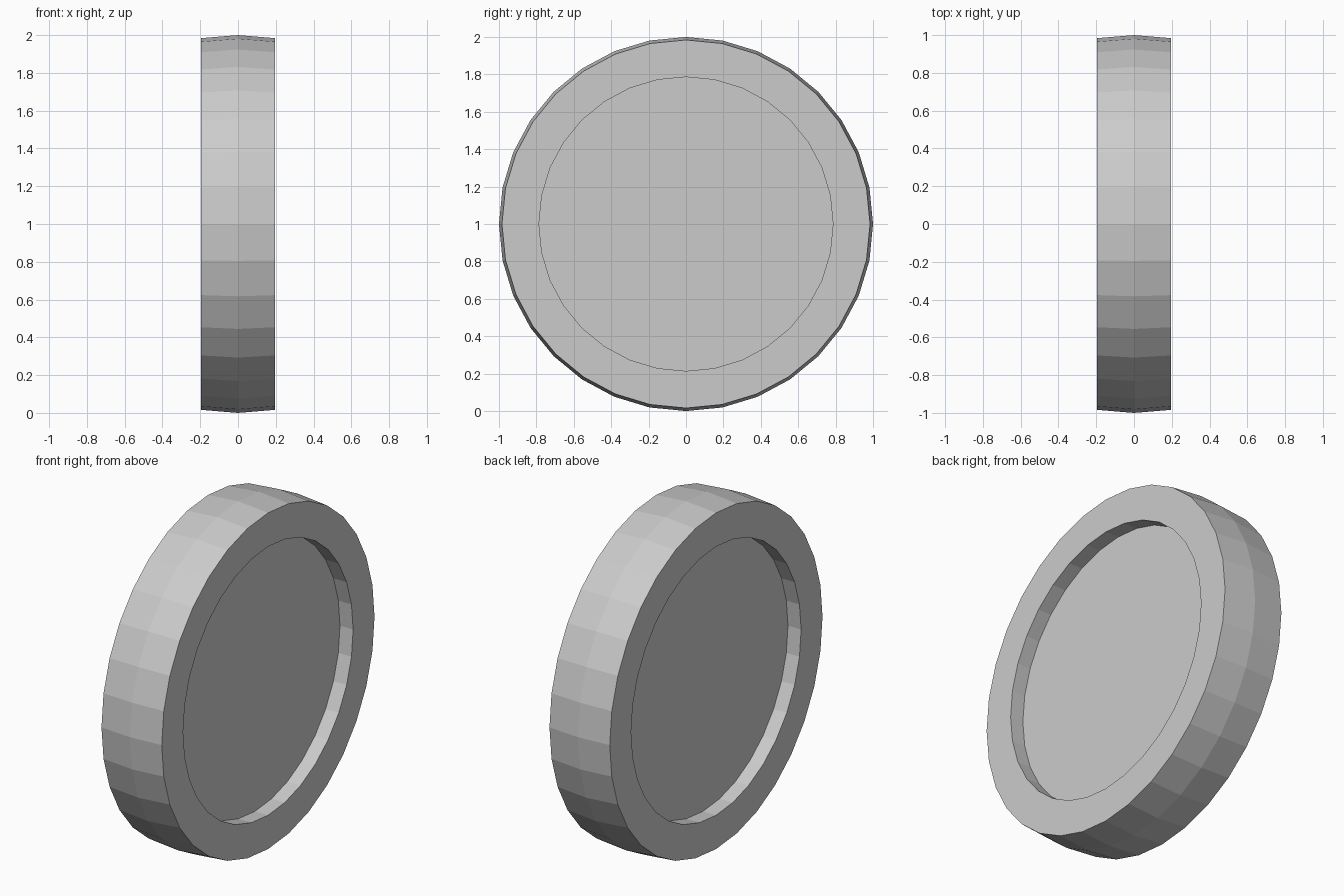
import bpy, bmesh
from math import cos, sin, tau

if "Cube" in bpy.data.objects:
    bpy.data.objects.remove(bpy.data.objects["Cube"])

SIDES = 32

# Half-profile across the wheel: (x, radius), from one hub face to the other
half = [(0.11, 0.786), (0.195, 0.786), (0.195, 0.984)]
profile = [(-x, r) for x, r in half] + [(0.0, 1.0)] + half[::-1]

bm = bmesh.new()

# Rings of vertices around the x axis
rings = [[bm.verts.new((x, r * sin(tau * i / SIDES), 1 + r * cos(tau * i / SIDES)))
          for i in range(SIDES)] for x, r in profile]

# Tread, rim faces and recess walls
for a, b in zip(rings, rings[1:]):
    for i in range(SIDES):
        j = (i + 1) % SIDES
        bm.faces.new((a[i], a[j], b[j], b[i]))

# Recessed hub discs
bm.faces.new(rings[0])
bm.faces.new(rings[-1])
bmesh.ops.recalc_face_normals(bm, faces=bm.faces)

mesh = bpy.data.meshes.new("wheel")
bm.to_mesh(mesh)
bm.free()
bpy.context.collection.objects.link(bpy.data.objects.new("wheel", mesh))
